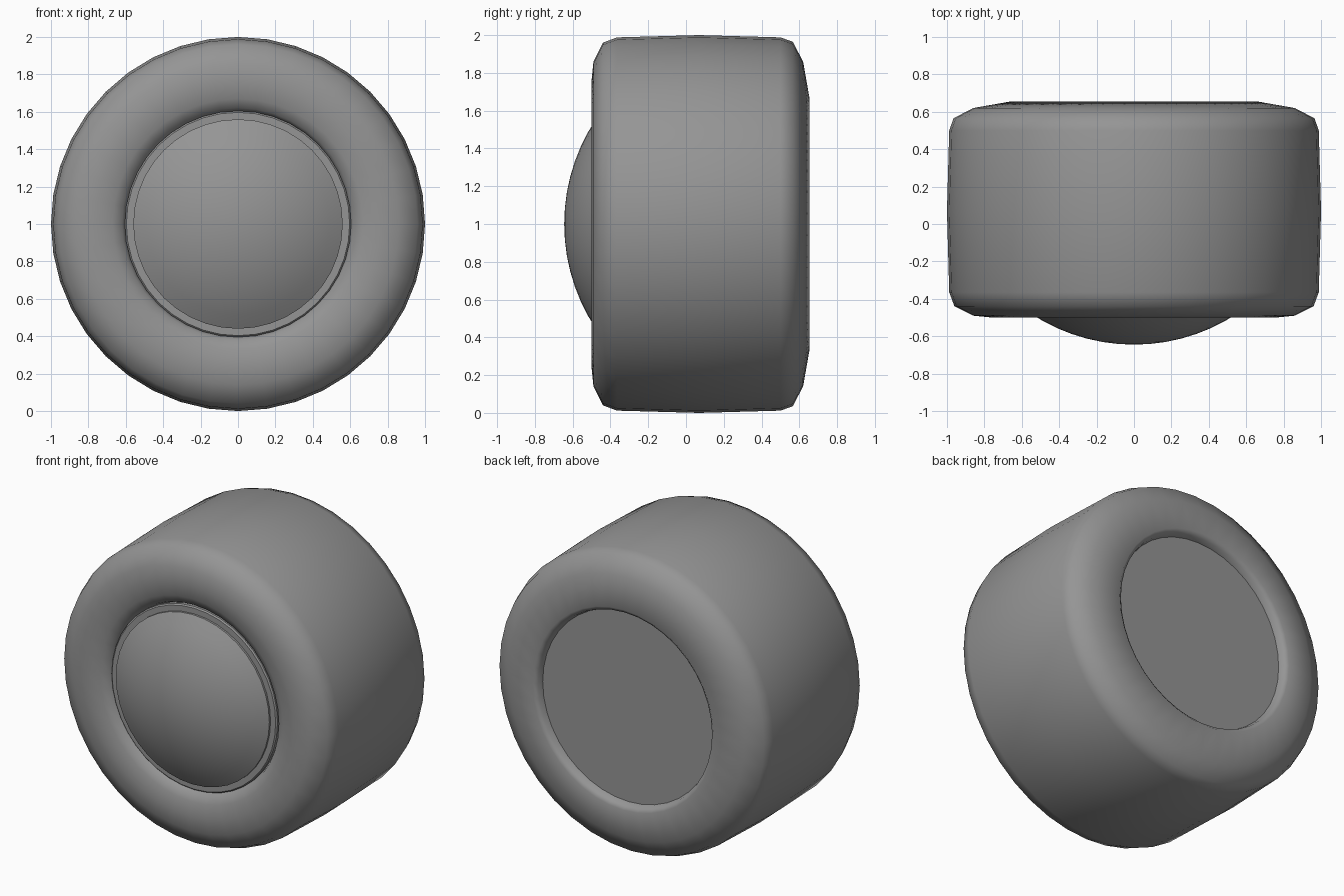
import bpy, bmesh, math

if "Cube" in bpy.data.objects:
    bpy.data.objects.remove(bpy.data.objects["Cube"], do_unlink=True)

SEGMENTS = 40
CENTRE_Z = 1.0


def make_material(name, colour):
    mat = bpy.data.materials.new(name)
    mat.use_nodes = True
    mat.diffuse_color = colour
    mat.node_tree.nodes["Principled BSDF"].inputs["Base Color"].default_value = colour
    return mat


def lathe(name, profile, mat, closed=False, sharp=35):
    """Spin (radius, y) points around the wheel axle."""
    bm = bmesh.new()
    rings = []
    for r, y in profile:
        if r == 0:
            rings.append([bm.verts.new((0, y, CENTRE_Z))] * SEGMENTS)
            continue
        ring = []
        for i in range(SEGMENTS):
            a = math.tau * i / SEGMENTS
            ring.append(bm.verts.new((r * math.sin(a), y, CENTRE_Z + r * math.cos(a))))
        rings.append(ring)
    pairs = list(zip(rings, rings[1:]))
    if closed:
        pairs.append((rings[-1], rings[0]))
    for a, b in pairs:
        for i in range(SEGMENTS):
            j = (i + 1) % SEGMENTS
            corners = dict.fromkeys((a[i], a[j], b[j], b[i]))
            bm.faces.new(list(corners))
    bmesh.ops.recalc_face_normals(bm, faces=bm.faces[:])
    mesh = bpy.data.meshes.new(name)
    bm.to_mesh(mesh)
    bm.free()
    mesh.materials.append(mat)
    obj = bpy.data.objects.new(name, mesh)
    bpy.context.collection.objects.link(obj)
    bpy.ops.object.select_all(action="DESELECT")
    obj.select_set(True)
    bpy.context.view_layer.objects.active = obj
    bpy.ops.object.shade_smooth_by_angle(angle=math.radians(sharp))
    return obj


grey = make_material("mid grey", (0.3, 0.3, 0.3, 1))

# Tyre: rounded shoulders, slightly barrelled tread, sidewalls dipping to the hub
tyre_profile = [
    (0.6, -0.42), (0.62, -0.46), (0.67, -0.485), (0.76, -0.5), (0.86, -0.49),
    (0.96, -0.44), (0.988, -0.365), (1.0, 0.07), (0.988, 0.5), (0.965, 0.565),
    (0.86, 0.62), (0.66, 0.655), (0.635, 0.635), (0.62, 0.58),
]
lathe("tyre", tyre_profile, grey, closed=True, sharp=60)

# Hub rim and flat back plate
lathe("hub_rim", [(0.55, -0.46), (0.597, -0.46), (0.605, -0.452), (0.605, -0.38)], grey)
lathe("back_plate", [(0, 0.6), (0.63, 0.6)], grey)

# Domed hub cap, a shallow part of a sphere
RADIUS, EDGE, STEPS = 1.0, 0.56, 7
limit = math.asin(EDGE / RADIUS)
dome = [(0, -0.645)]
for k in range(1, STEPS + 1):
    a = limit * k / STEPS
    dome.append((RADIUS * math.sin(a), RADIUS * (1 - math.cos(a)) - 0.645))
dome.append((EDGE, -0.44))
lathe("hub_cap", dome, grey)

# The back plate is a single sheet, so face it to the rear
plate = bpy.data.objects["back_plate"].data
if plate.polygons[0].normal.y < 0:
    plate.flip_normals()
rim = bpy.data.objects["hub_rim"].data
if rim.polygons[0].normal.y > 0:
    rim.flip_normals()
